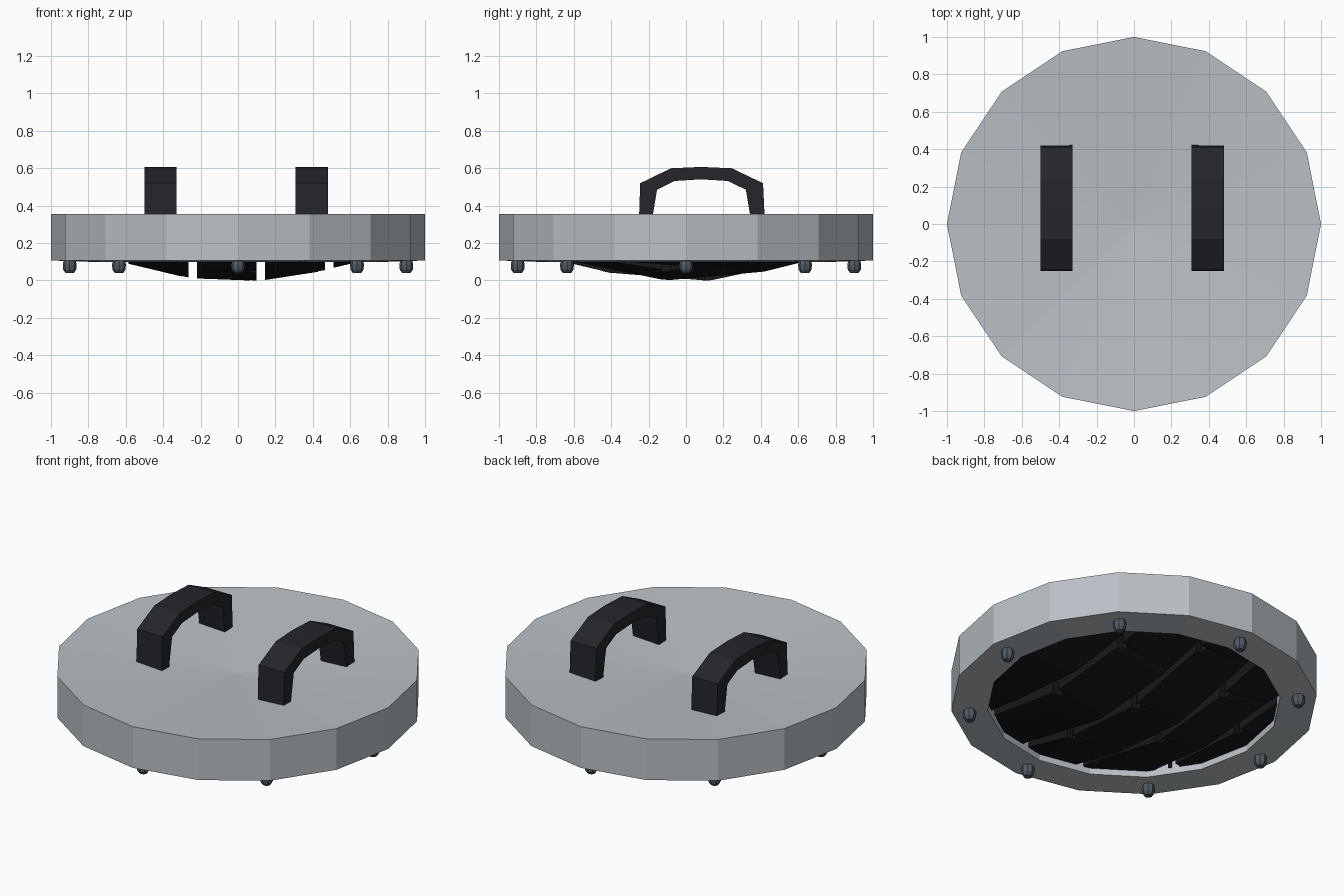
import bpy, bmesh, math
from mathutils import Vector

if "Cube" in bpy.data.objects:
    bpy.data.objects.remove(bpy.data.objects["Cube"])


def material(name, rgb):
    m = bpy.data.materials.new(name)
    m.diffuse_color = (*rgb, 1)
    m.use_nodes = True
    m.node_tree.nodes["Principled BSDF"].inputs["Base Color"].default_value = m.diffuse_color
    return m


def finish(bm, name, mat=None):
    bmesh.ops.recalc_face_normals(bm, faces=bm.faces)
    me = bpy.data.meshes.new(name)
    bm.to_mesh(me)
    bm.free()
    ob = bpy.data.objects.new(name, me)
    bpy.context.collection.objects.link(ob)
    if mat:
        me.materials.append(mat)
    return ob


def lathe(name, profile, sides, mat=None, at=(0, 0, 0)):
    """Revolve (radius, z) points and cap both ends."""
    bm = bmesh.new()
    rings = [[bm.verts.new((at[0] + r * math.cos(2 * math.pi * i / sides),
                            at[1] + r * math.sin(2 * math.pi * i / sides), at[2] + z))
              for i in range(sides)] for r, z in profile]
    for a, b in zip(rings, rings[1:]):
        for i in range(sides):
            j = (i + 1) % sides
            bm.faces.new((a[i], a[j], b[j], b[i]))
    bm.faces.new(rings[0])
    bm.faces.new(rings[-1])
    return finish(bm, name, mat)


metal = material("grey_metal", (0.49, 0.53, 0.56))
rubber = material("black_rubber", (0.009, 0.009, 0.010))
strap = material("dark_strap", (0.017, 0.019, 0.023))
steel = material("slate_steel", (0.08, 0.105, 0.13))

# Disc with a shallow dished top and a recess underneath
lathe("disc_body", [(0.8, 0.20), (0.8, 0.10), (1, 0.107), (1, 0.355), (0.01, 0.29)], 16, metal)
lathe("recess_floor", [(0.798, 0.185), (0.798, 0.197)], 16, rubber)

# Bolts around the lower rim
for k in range(8):
    a = k * math.pi / 4
    lathe("rim_bolt", [(0.022, 0.04), (0.035, 0.058), (0.037, 0.085), (0.03, 0.115)], 8,
          steel, (0.9 * math.cos(a), 0.9 * math.sin(a), 0))

# Arched handles
outer = [(-0.252, 0.305), (-0.245, 0.52), (-0.08, 0.6), (0.08, 0.607), (0.245, 0.6),
         (0.412, 0.52), (0.422, 0.305)]
inner = [(-0.185, 0.305), (-0.155, 0.485), (-0.06, 0.532), (0.08, 0.541), (0.225, 0.532),
         (0.32, 0.485), (0.35, 0.305)]
for name, x0, x1 in (("left_handle", -0.5, -0.33), ("right_handle", 0.308, 0.48)):
    bm = bmesh.new()
    o0, o1, i0, i1 = [[bm.verts.new((x, y, z)) for y, z in pts]
                      for pts in (outer, inner) for x in (x0, x1)]
    loop = (o0, o1, i1, i0)
    for n in range(len(outer) - 1):
        for p, q in zip(loop, loop[1:] + loop[:1]):
            bm.faces.new((p[n], q[n], q[n + 1], p[n + 1]))
    for n in (0, -1):
        bm.faces.new([l[n] for l in loop])
    finish(bm, name, strap)

# Domed tread: long ribs with small side notches, clipped to the recess
TOP = 0.19


def tread(name, x0, x1, y0, y1):
    bm = bmesh.new()
    bmesh.ops.create_circle(bm, segments=16, radius=0.797, cap_ends=True)
    for co, no in (((x0, 0, 0), (-1, 0, 0)), ((x1, 0, 0), (1, 0, 0)),
                   ((0, y0, 0), (0, -1, 0)), ((0, y1, 0), (0, 1, 0))):
        geom = bm.verts[:] + bm.edges[:] + bm.faces[:]
        if geom:
            bmesh.ops.bisect_plane(bm, geom=geom, plane_co=Vector(co),
                                   plane_no=Vector(no), clear_outer=True)
    if not bm.faces:
        bm.free()
        return
    base = bm.verts[:]
    bmesh.ops.extrude_face_region(bm, geom=bm.faces[:], use_keep_orig=True)
    for v in bm.verts:
        v.co.z = TOP
    for v in base:
        v.co.z = min(0.135, max(0, 0.27 * (v.co.x ** 2 + v.co.y ** 2) - 0.005))
    bmesh.ops.triangulate(bm, faces=[f for f in bm.faces if len(f.verts) > 3])
    finish(bm, name, rubber)


for r in range(-2, 3):
    left = -0.22 + 0.365 * r
    shift = 0.10 if r % 2 == 0 else -0.13
    for c in range(-2, 3):
        y = shift + 0.545 * c
        tread("tread_rib", left, left + 0.32, y + 0.045, y + 0.545)
        tread("tread_notch", left, left + 0.285, y, y + 0.045)
